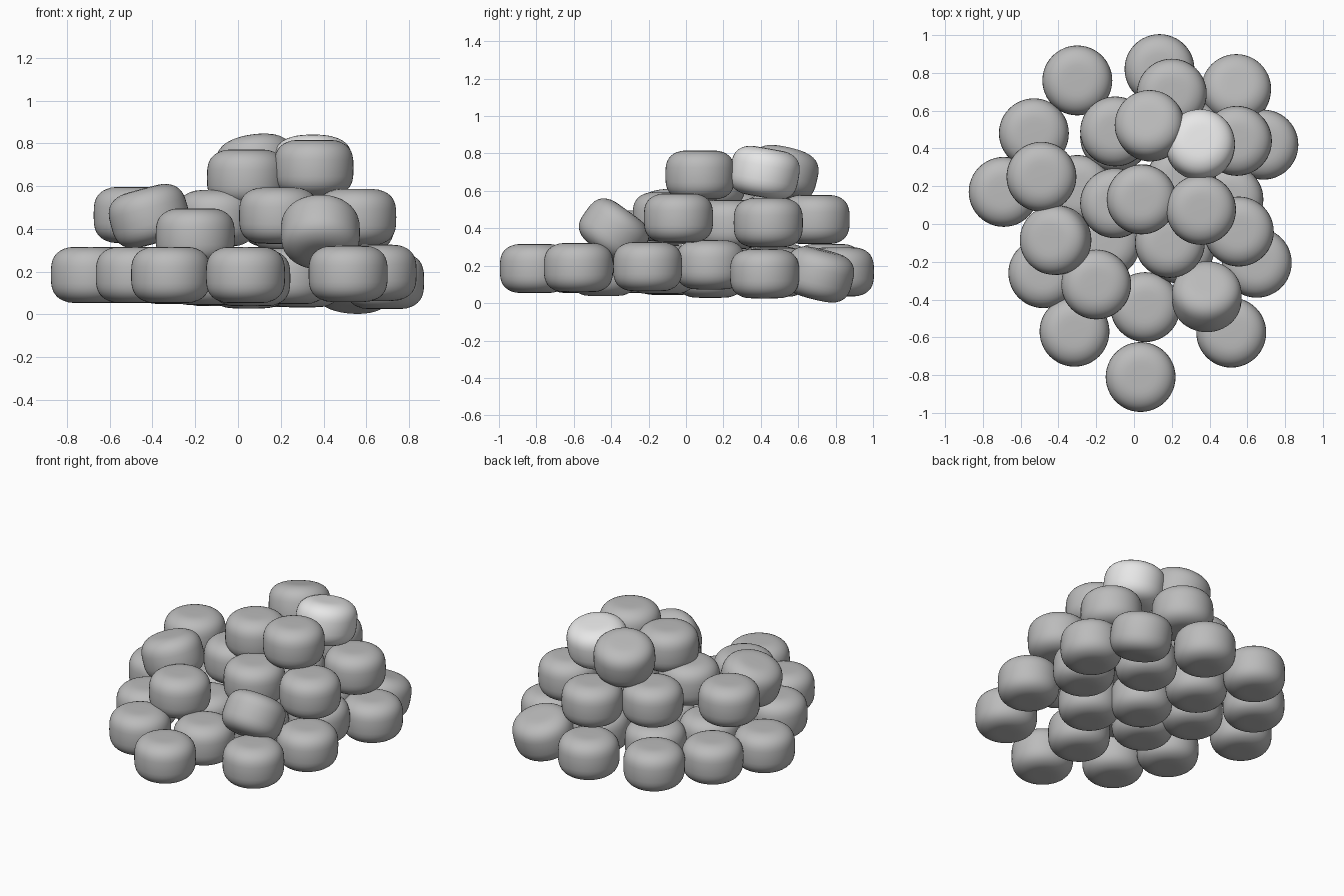
import bpy, bmesh, math
from mathutils import Matrix, Vector

if "Cube" in bpy.data.objects:
    bpy.data.objects.remove(bpy.data.objects["Cube"])

R, H, P, DIP = 0.185, 0.136, 3.1, 0.005   # radius, half height, roundness, face dimple


def material(name, v):
    m = bpy.data.materials.new(name)
    m.diffuse_color = (v, v, v, 1)
    m.use_nodes = True
    m.node_tree.nodes["Principled BSDF"].inputs["Base Color"].default_value = m.diffuse_color
    return m


grey = material("mid grey", 0.5)
light = material("light grey", 0.8)


def pellet_mesh(name, mat):
    """Rounded puck with slightly dimpled ends, made by spinning a profile."""
    bm = bmesh.new()
    pts = []
    n = 22
    for i in range(n + 1):
        a = math.pi * i / n - math.pi / 2
        c, s = max(math.cos(a), 0), math.sin(a)
        r = R * c ** (2 / P)
        z = H * math.copysign(abs(s) ** (2 / P), s)
        z -= math.copysign(DIP, s) * max(0, 1 - (r / 0.1) ** 2)
        pts.append(bm.verts.new((0 if i in (0, n) else r, 0, z)))
    edges = [bm.edges.new(p) for p in zip(pts, pts[1:])]
    bmesh.ops.spin(bm, geom=pts + edges, cent=(0, 0, 0), axis=(0, 0, 1),
                   angle=2 * math.pi, steps=48)
    bmesh.ops.remove_doubles(bm, verts=bm.verts, dist=0.0001)
    bmesh.ops.recalc_face_normals(bm, faces=bm.faces)
    for f in bm.faces:
        f.smooth = True
    me = bpy.data.meshes.new(name)
    bm.to_mesh(me)
    bm.free()
    me.materials.append(mat)
    return me


grey_pellet = pellet_mesh("pellet", grey)
light_pellet = pellet_mesh("light_pellet", light)


def place(name, x, y, z, lean=(0, 0), mesh=grey_pellet):
    """Put a pellet down; lean is the angle its top tips towards +x and +y."""
    ob = bpy.data.objects.new(name, mesh)
    up = Vector((math.tan(math.radians(lean[0])), math.tan(math.radians(lean[1])), 1))
    turn = Vector((0, 0, 1)).rotation_difference(up).to_matrix().to_4x4()
    ob.matrix_world = Matrix.Translation((x, y, z)) @ turn
    bpy.context.collection.objects.link(ob)


# Bottom layer, outer pellets
outer = [(0.035, -0.81, .185), (-0.315, -0.57, .185), (0.515, -0.575, .19),
         (-0.48, -0.26, .185), (0.65, -0.205, .195), (-0.69, 0.17, .185),
         (-0.53, 0.48, .185), (0.685, 0.42, .157), (-0.30, 0.76, .185),
         (0.135, 0.82, .167)]
for i, p in enumerate(outer):
    place(f"outer_base_pellet_{i + 1}", *p)
place("leaning_base_pellet", 0.54, 0.71, 0.153, (4, 14))

# Bottom layer, inner pellets
inner = [(0.06, -0.44, .17), (-0.15, -0.10, .175), (0.24, -0.13, .18),
         (-0.30, 0.18, .18), (0.05, 0.13, .16), (0.50, 0.13, .205),
         (-0.10, 0.46, .17), (0.30, 0.47, .165)]
for i, p in enumerate(inner):
    place(f"inner_base_pellet_{i + 1}", *p)

# Middle layer
middle = [(-0.20, -0.32, .365), (0.19, -0.10, .462), (0.555, -0.04, .455),
          (-0.49, 0.25, .465), (-0.10, 0.11, .45), (0.25, 0.23, .42),
          (-0.10, 0.49, .45), (0.545, 0.44, .43), (0.20, 0.69, .447)]
for i, p in enumerate(middle):
    place(f"middle_pellet_{i + 1}", *p)
place("tipped_middle_pellet_left", -0.415, -0.085, 0.46, (-15, 0))
place("tipped_middle_pellet_front", 0.385, -0.385, 0.385, (0, 36))

# Top layer
place("top_pellet_left", 0.04, 0.13, 0.64)
place("top_pellet_right", 0.355, 0.075, 0.685)
place("top_pellet_back", 0.085, 0.52, 0.695, (-8, 13))
place("light_top_pellet", 0.35, 0.42, 0.697, (0, 10), light_pellet)
